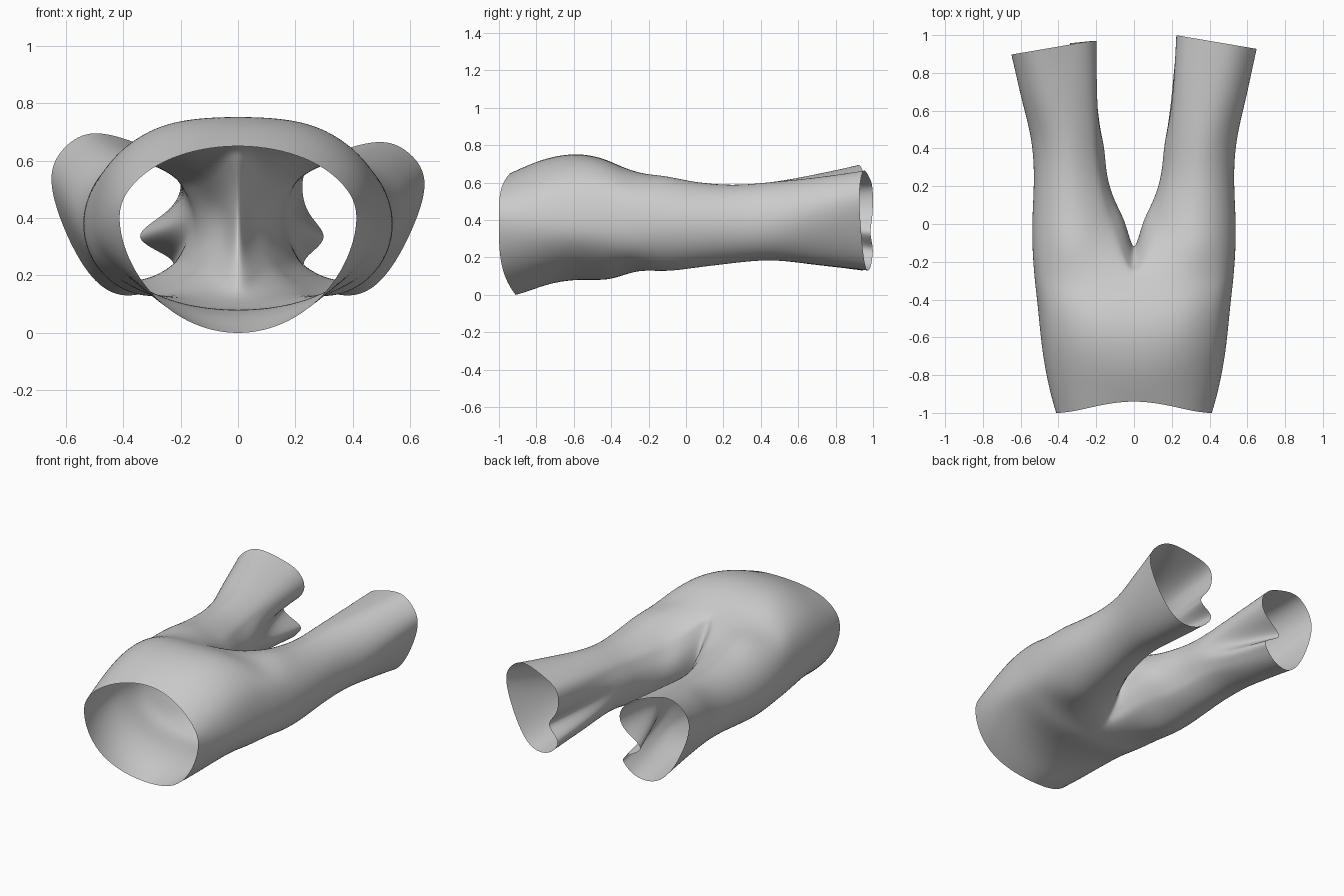
import bpy, bmesh
from math import sin, cos, radians
from mathutils import Vector

if "Cube" in bpy.data.objects:
    bpy.data.objects.remove(bpy.data.objects["Cube"])

# ring layout: 9 outer points (top-inner -> outside -> bottom-inner) + 5 inner-leg points
HALF = [radians(i * 22.5) for i in range(9)]
LEG = [radians(-40 + i * 32.5) for i in range(9)] + [radians(220 + k * 100 / 6) for k in range(1, 6)]


def pelvis(y_side, y_top, y_bot, hw, top, bot, mid, e=1.0, e_bot=1.12, dip=0.0):
    """Half section whose ends lie on the centre plane; e < 1 squares the shoulders."""
    pts = []
    for i, t in enumerate(HALF):
        c = cos(t)
        y = y_side + ((y_top if c > 0 else y_bot) - y_side) * c ** 4
        if c > 0:
            z = mid + (top - mid) * c ** e
        else:
            z = mid - (mid - bot) * abs(c) ** e_bot
        if i == 0:
            z -= dip
        pts.append(Vector((hw * max(0, sin(t)) ** (e if c > 0 else min(e_bot, 1)) if 0 < i < 8 else 0, y, z)))
    return pts


def leg(y_out, y_in, x0, x1, z0, z1):
    """Closed elliptic leg section, skewed towards the crotch."""
    pts = []
    for t in LEG:
        w = max(0, -sin(t)) ** 2
        pts.append(Vector(((x0 + x1) / 2 + (x1 - x0) / 2 * sin(t),
                           y_out + (y_in - y_out) * w,
                           (z0 + z1) / 2 + (z1 - z0) / 2 * cos(t))))
    return pts


def hem(left):
    """Crumpled leg opening with an inward fold on the inner side."""
    xz = [(.25, .585), (.36, .635), (.5, .665), (.6, .62), (.65, .52), (.605, .36), (.52, .21),
          (.42, .135), (.31, .145), (.245, .2), (.235, .26), (.30, .33), (.25, .41), (.225, .5)]
    pts = []
    for i, (x, z) in enumerate(xz):
        y = 1.0 - .17 * (x - .22)
        if left:
            y -= .03
            z += .03 * max(0, (z - .3) / .36)
            x += {11: .045, 13: -.025}.get(i, 0)
        pts.append(Vector((x, y, z)))
    return pts


def half_rings(left):
    rings = [pelvis(-1.0, -.94, -.91, .412, .65, .0, .40),
             pelvis(-.88, -.85, -.83, .445, .69, .025, .39, .95, 1.1),
             pelvis(-.73, -.73, -.72, .475, .735, .06, .385, .9, 1.05, .003),
             pelvis(-.58, -.58, -.58, .495, .758, .08, .38, .86, 1.0, .007),
             pelvis(-.43, -.44, -.44, .51, .735, .082, .38, .82, .92, .01)]
    crotch = pelvis(-.29, -.30, -.32, .525, .68, .11, .38, .76, .8, .015)
    crotch += [Vector((0, y, z)) for y, z in
               [(-.24, .17), (-.16, .26), (-.12, .38), (-.16, .5), (-.24, .61)]]
    rings.append(crotch)
    rings += [leg(-.13, .0, .045, .537, .127, .638),
              leg(.04, .12, .10, .537, .145, .605),
              leg(.25, .27, .145, .53, .17, .588),
              leg(.45, .45, .165, .545, .185, .602)]
    end = hem(left)
    base = rings[-1]
    for f in (.4, .75, 1):
        rings.append([a.lerp(b, f) for a, b in zip(base, end)])
    return rings


# control cage for both halves
bm = bmesh.new()
for s in (1, -1):
    grid = [[bm.verts.new((s * p.x, p.y, p.z)) for p in r] for r in half_rings(s < 0)]
    for a, b in zip(grid, grid[1:]):
        closed = len(a) == 14
        for i in range(14 if closed else 8):
            j = (i + 1) % 14
            quad = [a[i], a[j], b[j], b[i]]
            bm.faces.new(quad if s > 0 else quad[::-1])
bmesh.ops.remove_doubles(bm, verts=bm.verts[:], dist=.0005)
bmesh.ops.recalc_face_normals(bm, faces=bm.faces[:])
me = bpy.data.meshes.new("trousers")
bm.to_mesh(me)
bm.free()
trousers = bpy.data.objects.new("trousers", me)
bpy.context.collection.objects.link(trousers)
me.polygons.foreach_set("use_smooth", [True] * len(me.polygons))

# smooth cloth surface
sub = trousers.modifiers.new("smooth", 'SUBSURF')
sub.levels = sub.render_levels = 3

# pull the cage outward so the smoothed surface passes through the sections
target = [v.co.copy() for v in me.vertices]
for _ in range(4):
    bpy.context.view_layer.update()
    ev = trousers.evaluated_get(bpy.context.evaluated_depsgraph_get())
    em = ev.to_mesh()
    deltas = [t - em.vertices[i].co for i, t in enumerate(target)]
    ev.to_mesh_clear()
    for v, d in zip(me.vertices, deltas):
        if d.length < .08:
            v.co += d * .8
    me.update()
    trousers.update_tag()
